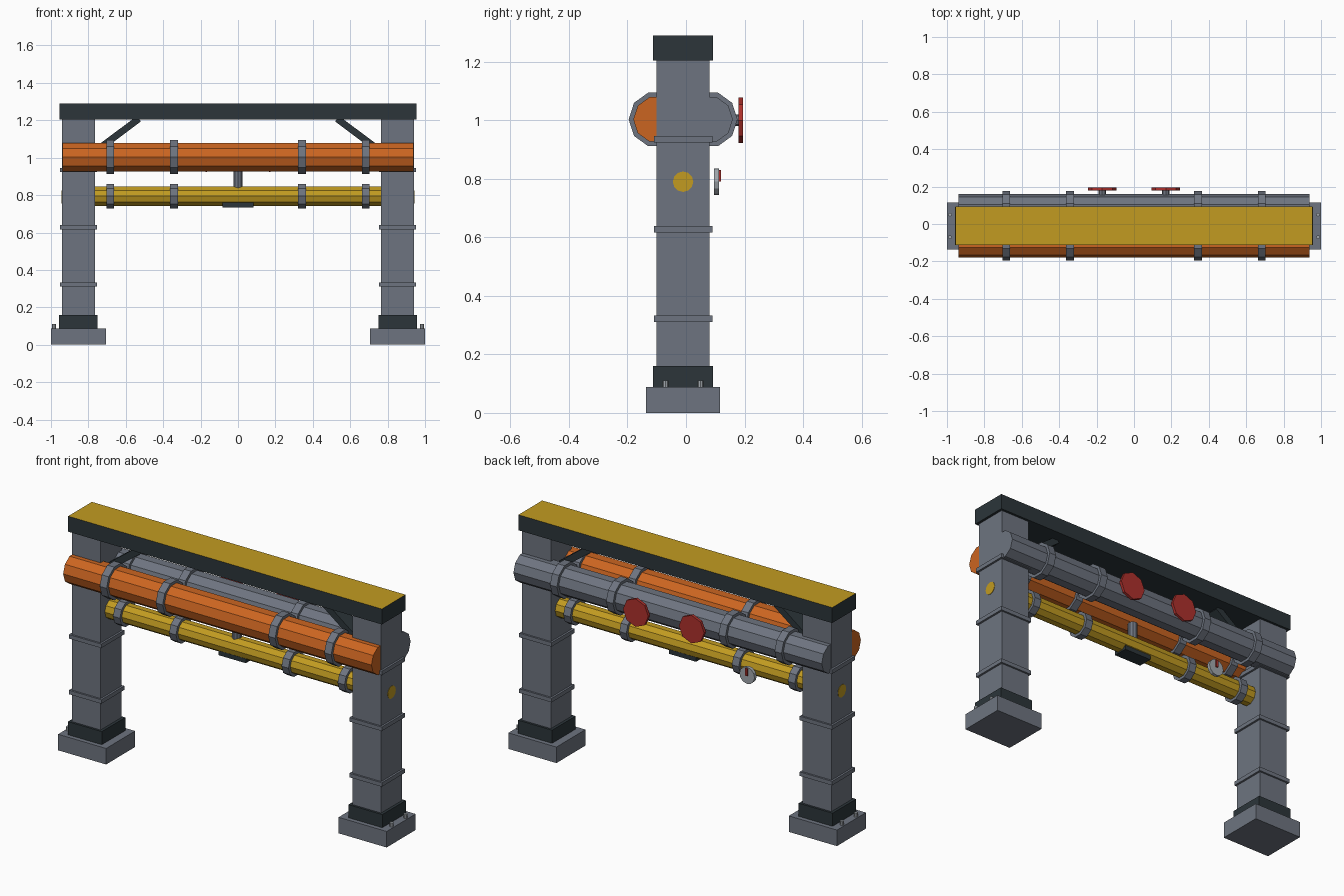
import bpy, bmesh, math
from mathutils import Matrix, Vector

cube = bpy.data.objects.get("Cube")
if cube:
    bpy.data.objects.remove(cube, do_unlink=True)


def material(name, rgb):
    m = bpy.data.materials.new(name)
    m.use_nodes = True
    col = (*rgb, 1)
    m.diffuse_color = col
    m.node_tree.nodes["Principled BSDF"].inputs["Base Color"].default_value = col
    return m


GREY = material("steel grey", (0.155, 0.175, 0.215))
DARK = material("dark steel", (0.025, 0.036, 0.042))
ORANGE = material("pipe orange", (0.60, 0.13, 0.015))
YELLOW = material("safety yellow", (0.54, 0.33, 0.015))
RED = material("valve red", (0.42, 0.03, 0.025))
LIGHT = material("light metal", (0.36, 0.39, 0.42))

CY = -0.01      # centre line in depth
COL_X = 0.853   # column offset


def finish(name, bm, mats):
    mesh = bpy.data.meshes.new(name)
    bm.to_mesh(mesh)
    bm.free()
    for m in mats:
        mesh.materials.append(m)
    ob = bpy.data.objects.new(name, mesh)
    bpy.context.collection.objects.link(ob)
    return ob


def box(name, centre, size, mat, tilt=0, top=None):
    bm = bmesh.new()
    bmesh.ops.create_cube(bm, size=1)
    bm.transform(Matrix.Translation(centre) @ Matrix.Rotation(tilt, 4, "Y")
                 @ Matrix.Diagonal((*size, 1)))
    bm.normal_update()
    if top:
        for f in bm.faces:
            f.material_index = int(f.normal.z > 0.9)
    return finish(name, bm, [mat, top] if top else [mat])


def rod(name, centre, axis, radius, length, mat, sides=10):
    """Flat-sided cylinder along an axis, with a corner pointing along y where possible."""
    bm = bmesh.new()
    bmesh.ops.create_cone(bm, cap_ends=True, segments=sides,
                          radius1=radius, radius2=radius, depth=length)
    turn = {"X": Matrix.Rotation(math.pi / 2, 4, "Y"),
            "Y": Matrix.Rotation(math.pi / 2, 4, "X"),
            "Z": Matrix.Identity(4)}[axis]
    # Put a corner on the local y axis regardless of the primitive's start angle
    v = bm.verts[:][0].co
    spin = Matrix.Rotation(math.pi / 2 - math.atan2(v.y, v.x), 4, "Z")
    bm.transform(Matrix.Translation(centre) @ turn @ spin)
    return finish(name, bm, [mat])


# Columns with footings, base plates, bands, bolts and round markers
for side, s in (("left", 1), ("right", -1)):
    x = s * COL_X
    box(f"{side}_footing", (x, CY, 0.044), (0.292, 0.252, 0.088), GREY)
    box(f"{side}_base_plate", (x, CY, 0.124), (0.206, 0.204, 0.072), DARK)
    box(f"{side}_column", (x, CY, 0.68), (0.175, 0.18, 1.05), GREY)
    for i, z in enumerate((0.322, 0.628, 0.935)):
        box(f"{side}_column_band_{i}", (x, CY, z), (0.197, 0.2, 0.022), GREY)
    for i, dy in enumerate((-0.06, 0.06)):
        rod(f"{side}_bolt_{i}", (s * 0.984, CY + dy, 0.098), "Z", 0.01, 0.024, LIGHT, 8)
    rod(f"{side}_marker", (s * 0.9405, CY, 0.79), "X", 0.035, 0.004, YELLOW, 12)
    # Diagonal brace between column and beam
    low, high = Vector((s * 0.775, CY, 1.025)), Vector((s * 0.53, CY, 1.208))
    d = high - low
    box(f"{side}_brace", (low + high) / 2, (d.length, 0.08, 0.036), DARK,
        tilt=-math.atan2(d.z, d.x))

# Top beam with painted upper face
box("top_beam", (0, CY, 1.2475), (1.908, 0.206, 0.085), DARK, top=YELLOW)

# Pipes and their clamps
pipes = (("front_pipe", CY - 0.09, 1.003, 0.08, 1.875, ORANGE, 0.096),
         ("back_pipe", CY + 0.09, 1.003, 0.08, 1.875, GREY, 0.096),
         ("lower_pipe", CY, 0.794, 0.054, 1.54, YELLOW, 0.07))
for name, y, z, r, length, mat, clamp_r in pipes:
    rod(name, (0, y, z), "X", r, length, mat)
    for i, x in enumerate((-0.683, -0.342, 0.342, 0.683)):
        rod(f"{name}_clamp_{i}", (x, y, z), "X", clamp_r, 0.042, GREY)

# Handwheels on the back pipe
for side, s in (("left", 1), ("right", -1)):
    x = s * 0.17
    rod(f"{side}_valve_stem", (x, 0.165, 1.0), "Y", 0.02, 0.04, GREY, 8)
    rod(f"{side}_handwheel", (x, 0.187, 1.0), "Y", 0.077, 0.016, RED, 8)

# Riser and junction box on the lower pipe
rod("riser", (0, CY, 0.88), "Z", 0.026, 0.1, GREY)
box("junction_box", (0, CY, 0.748), (0.165, 0.08, 0.026), DARK)

# Pressure gauge with needle
rod("gauge", (-0.45, 0.104, 0.79), "Y", 0.046, 0.018, LIGHT, 12)
box("gauge_needle", (-0.45, 0.116, 0.81), (0.012, 0.008, 0.04), RED)
